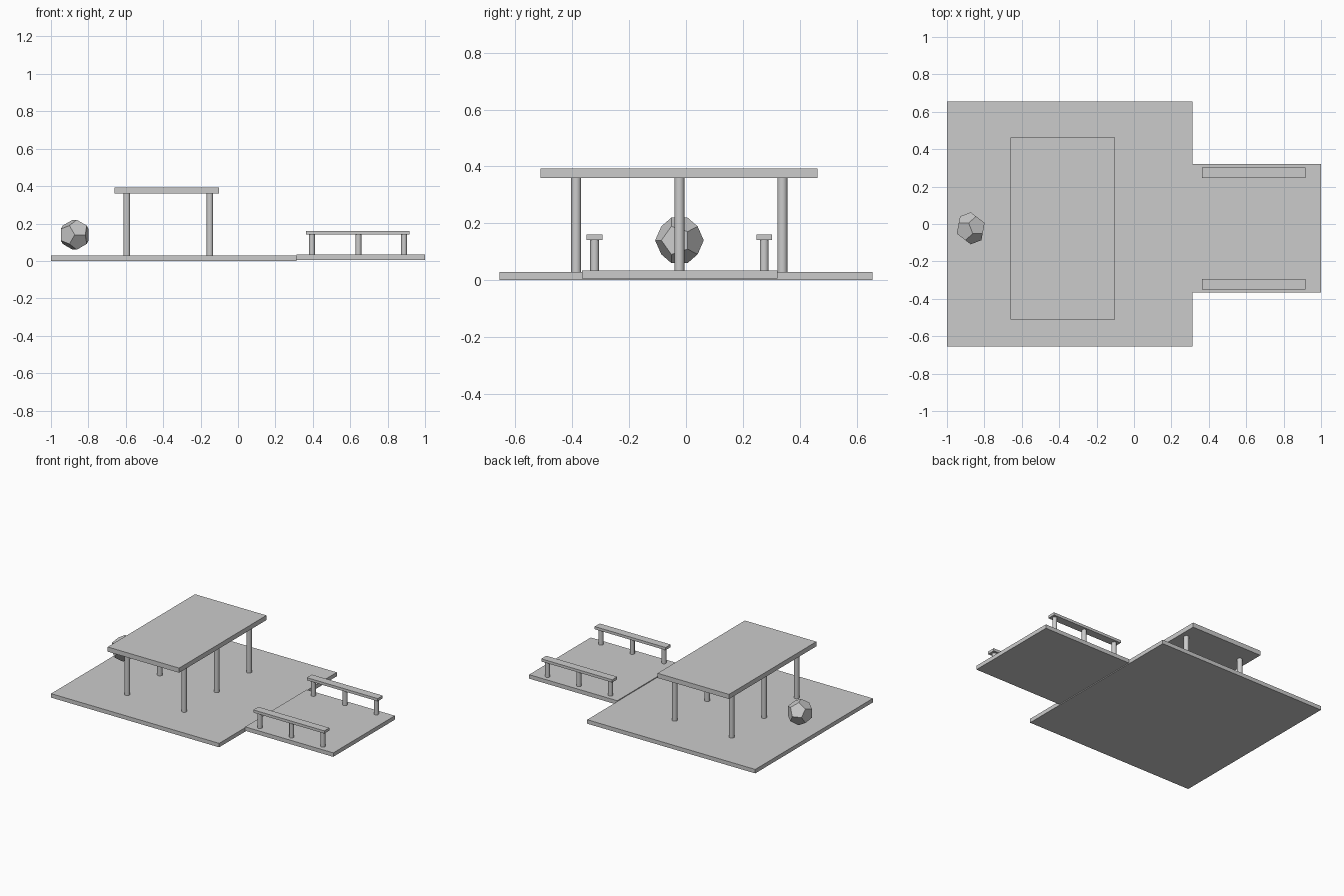
import bpy, bmesh, math
from mathutils import Matrix, Vector

cube = bpy.data.objects.get("Cube")
if cube:
    bpy.data.objects.remove(cube, do_unlink=True)

GREY = (0.6, 0.6, 0.6, 1)
mat = bpy.data.materials.new("plain grey")
mat.use_nodes = True
mat.diffuse_color = GREY
mat.node_tree.nodes["Principled BSDF"].inputs["Base Color"].default_value = GREY


def finish(name, bm):
    bmesh.ops.recalc_face_normals(bm, faces=bm.faces)
    mesh = bpy.data.meshes.new(name)
    bm.to_mesh(mesh)
    bm.free()
    mesh.materials.append(mat)
    obj = bpy.data.objects.new(name, mesh)
    bpy.context.collection.objects.link(obj)
    return obj


def slab(name, xs, ys, zs):
    low, high = Vector((xs[0], ys[0], zs[0])), Vector((xs[1], ys[1], zs[1]))
    bm = bmesh.new()
    bmesh.ops.create_cube(bm, size=1, matrix=Matrix.Translation((low + high) / 2)
                          @ Matrix.Diagonal((high - low).to_4d()))
    return finish(name, bm)


def post(name, x, y, bottom, top, radius):
    bm = bmesh.new()
    bmesh.ops.create_cone(bm, cap_ends=True, segments=20, radius1=radius, radius2=radius,
                          depth=top - bottom,
                          matrix=Matrix.Translation((x, y, (bottom + top) / 2)))
    obj = finish(name, bm)
    bpy.ops.object.select_all(action="DESELECT")
    obj.select_set(True)
    bpy.context.view_layer.objects.active = obj
    bpy.ops.object.shade_smooth_by_angle(angle=math.radians(30))


# Ground platforms
slab("main_platform", (-1, 0.312), (-0.656, 0.656), (0, 0.028))
slab("side_deck", (0.312, 1), (-0.366, 0.321), (0.006, 0.034))

# Canopy on six posts
slab("canopy_roof", (-0.66, -0.102), (-0.511, 0.463), (0.36, 0.393))
for side, x in (("right", -0.594), ("left", -0.15)):
    for place, y in (("front", -0.386), ("middle", -0.023), ("back", 0.339)):
        post(f"canopy_post_{place}_{side}", x, y, 0.028, 0.36, 0.0175)

# Two benches along the deck edges
for place, y in (("front", -0.321), ("back", 0.275)):
    slab(f"{place}_bench_top", (0.364, 0.918), (y - 0.028, y + 0.028), (0.142, 0.161))
    for number, x in enumerate((0.396, 0.644, 0.888)):
        post(f"{place}_bench_post_{number + 1}", x, y, 0.034, 0.142, 0.0157)

# Twelve-sided faceted ball: cube corners plus three golden rectangles
phi = (1 + math.sqrt(5)) / 2
signs = (-1, 1)
points = [Vector((a, b, c)) for a in signs for b in signs for c in signs]
for a in signs:
    for b in signs:
        p, q = a / phi, b * phi
        points += [Vector((0, p, q)), Vector((p, q, 0)), Vector((q, 0, p))]
turn = Matrix.Rotation(math.atan(1 / phi ** 2), 3, "Z")
bm = bmesh.new()
for point in points:
    bm.verts.new(turn @ point * 0.0855 / math.sqrt(3) + Vector((-0.873, -0.023, 0.14)))
bmesh.ops.convex_hull(bm, input=bm.verts)
bmesh.ops.dissolve_limit(bm, angle_limit=0.05, verts=bm.verts, edges=bm.edges)
finish("faceted_ball", bm)
